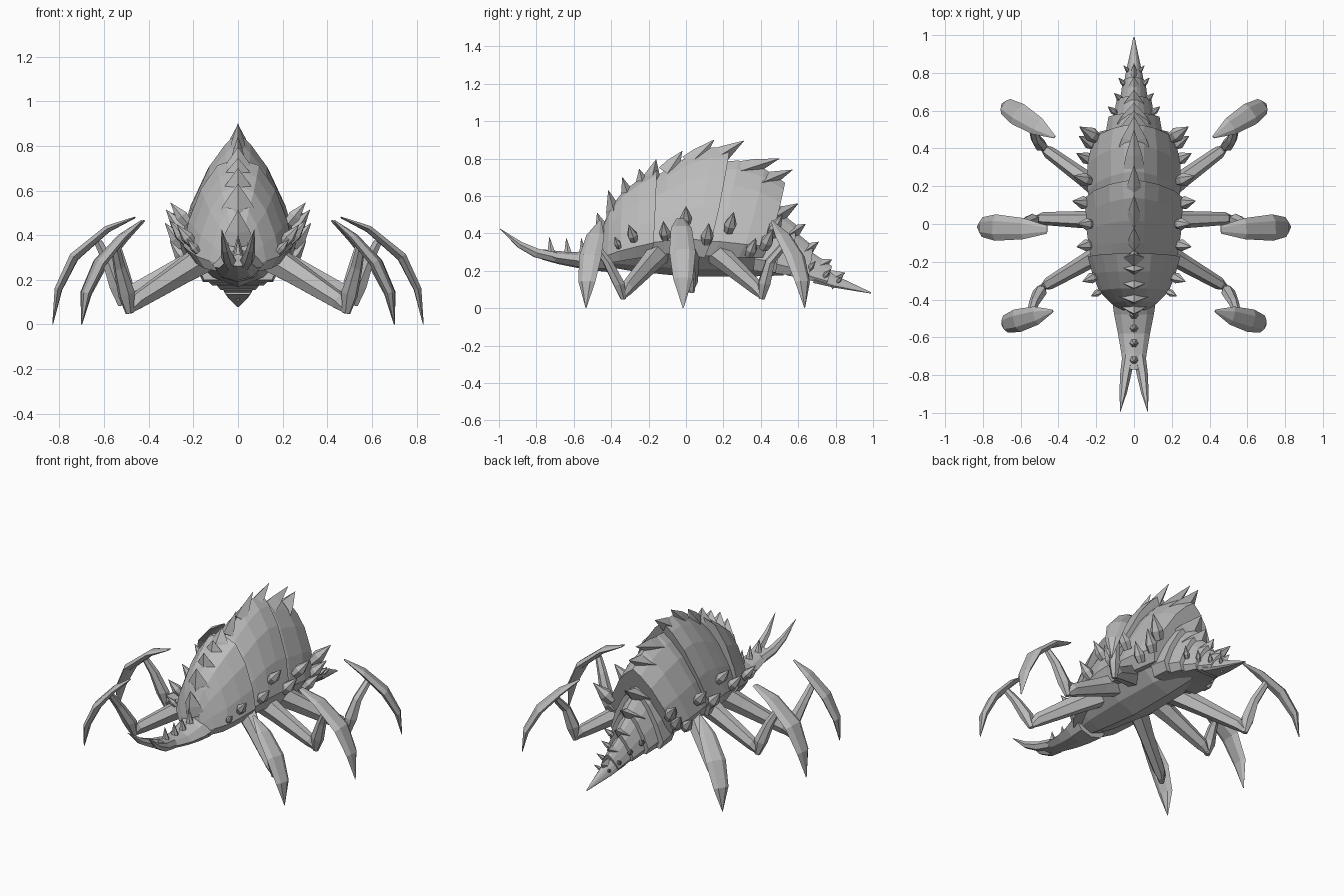
import bpy
import bmesh
from mathutils import Vector
from math import cos, sin, tau

if "Cube" in bpy.data.objects:
    bpy.data.objects.remove(bpy.data.objects["Cube"])

grey = bpy.data.materials.new("stone_grey")
grey.use_nodes = True
grey.diffuse_color = (0.5, 0.5, 0.5, 1)
grey.node_tree.nodes["Principled BSDF"].inputs["Base Color"].default_value = (0.5, 0.5, 0.5, 1)


def finish(name, bm):
    bmesh.ops.recalc_face_normals(bm, faces=bm.faces)
    mesh = bpy.data.meshes.new(name)
    bm.to_mesh(mesh)
    bm.free()
    mesh.materials.append(grey)
    obj = bpy.data.objects.new(name, mesh)
    bpy.context.collection.objects.link(obj)
    return obj


def skin(bm, rings):
    """Bridge rings of points into a capped flat-faced solid."""
    loops = [[bm.verts.new(p) for p in ring] for ring in rings]
    n = len(loops[0])
    for a, b in zip(loops, loops[1:]):
        for i in range(n):
            j = (i + 1) % n
            bm.faces.new((a[i], a[j], b[j], b[i]))
    bm.faces.new(loops[0])
    bm.faces.new(loops[-1])


def loft(name, profile, sections):
    """Sections are (y_top, z_top, y_bottom, z_bottom, half_width)."""
    rings = []
    for yt, zt, yb, zb, w in sections:
        half = [Vector((u * w, yb + (yt - yb) * v ** 0.7, zb + (zt - zb) * v))
                for u, v in profile]
        other = [Vector((-p.x, p.y, p.z)) for p in reversed(half) if p.x > 0]
        rings.append(half + other)
    bm = bmesh.new()
    skin(bm, rings)
    return finish(name, bm)


def tube(bm, points, widths, depths, sides=6, across=None):
    """Tapered tube; widths run across, depths run perpendicular to that."""
    pts = [Vector(p) for p in points]
    rings = []
    for i, p in enumerate(pts):
        t = (pts[min(i + 1, len(pts) - 1)] - pts[max(i - 1, 0)]).normalized()
        side = Vector(across) if across else t.cross(Vector((0, 0, 1)))
        side.normalize()
        up = side.cross(t).normalized()
        rings.append([p + side * cos(tau * k / sides) * widths[i]
                      + up * sin(tau * k / sides) * depths[i] for k in range(sides)])
    skin(bm, rings)


# Armoured shell plates, each tucked under the one before it
ARCH = [(0, 1), (.22, .91), (.5, .74), (.8, .45), (1, .15), (.85, 0)]
DOME = [(0, 1), (.38, .93), (.68, .7), (.9, .4), (1, .15), (.8, 0)]
KEEL = [(0, 1), (.8, 1), (1, .75), (.55, .25), (0, 0)]

loft("front_shell", DOME, [
    (-.45, .42, -.46, .24, .07), (-.41, .53, -.42, .24, .125),
    (-.34, .62, -.36, .25, .185), (-.25, .69, -.27, .265, .22),
    (-.155, .745, -.18, .28, .245)])
loft("middle_shell", ARCH, [
    (-.18, .69, -.20, .29, .225), (-.10, .745, -.12, .29, .24),
    (.02, .815, -.06, .29, .25), (.14, .86, .02, .28, .255),
    (.235, .855, .10, .27, .265)])
loft("rear_shell", ARCH, [
    (.16, .78, .04, .28, .23), (.28, .79, .14, .28, .245),
    (.42, .745, .28, .27, .245), (.53, .67, .41, .27, .222)])
loft("belly", KEEL, [
    (-.47, .30, -.47, .23, .08), (-.30, .33, -.30, .20, .15),
    (0, .34, 0, .168, .205), (.3, .33, .3, .168, .195),
    (.52, .30, .52, .175, .12)])

# Tail made of overlapping, shrinking plates
tail = [(.38, .63, .36, .20, .20), (.48, .53, .46, .19, .17), (.56, .43, .54, .175, .125),
        (.65, .315, .63, .155, .085), (.75, .21, .73, .13, .055)]
for i, (a, b) in enumerate(zip(tail, tail[1:])):
    yt, zt, yb, zb, w = b
    loft(f"tail_plate_{i + 1}", ARCH,
         [a[:4] + (a[4] * .9,), (yt + .03, zt + .015, yb + .02, zb, w * 1.08)])
loft("tail_point", DOME, [(.70, .24, .68, .135, .065), (.80, .175, .79, .11, .045),
                          (.99, .085, .99, .078, .003)])

# Forked horn
loft("horn", [(0, 1), (.65, .8), (1, .45), (.6, .1), (0, 0)], [
    (-.38, .38, -.38, .19, .12), (-.48, .325, -.48, .20, .105),
    (-.58, .30, -.58, .215, .085), (-.68, .305, -.68, .235, .068),
    (-.77, .315, -.77, .26, .055)])
bm = bmesh.new()
for s in (1, -1):
    tube(bm, [(s * .028, -.70, .272), (s * .045, -.80, .295),
              (s * .057, -.89, .34), (s * .073, -.995, .425)],
         [.034, .029, .02, .001], [.03, .028, .02, .001])
finish("horn_prongs", bm)

# Swept-back scales along the spine: base (y, z), tip (y, z), half width
fins = [(-.43, .36, -.475, .51, .075), (-.37, .46, -.415, .63, .10),
        (-.29, .54, -.34, .70, .10), (-.22, .62, -.25, .745, .09),
        (-.19, .66, -.16, .795, .08),
        (-.10, .72, -.02, .84, .035), (.02, .77, .15, .90, .04),
        (.14, .79, .31, .895, .05), (.28, .73, .50, .80, .06),
        (.38, .66, .57, .74, .09), (.45, .47, .60, .56, .11),
        (.53, .38, .64, .45, .09), (.60, .28, .71, .355, .07),
        (.68, .21, .78, .26, .05), (.76, .15, .85, .19, .03)]
bm = bmesh.new()
for y0, z0, y1, z1, w in fins:
    tube(bm, [(0, y0, z0), (0, y0 * .6 + y1 * .4, z0 * .6 + z1 * .4), (0, y1, z1)],
         [w, w * .7, .001], [.055, .04, .001], 4, (1, 0, 0))
for y, z in [(-.48, .31), (-.55, .285), (-.63, .285), (-.72, .29)]:
    tube(bm, [(0, y, z), (0, y - .01, z + .09)], [.026, .001], [.026, .001], 6, (1, 0, 0))
finish("spine_scales", bm)

# Bud-shaped thorns along both flanks: x, y, z, size
thorns = [(.185, -.36, .33, .6), (.21, -.28, .37, .9), (.235, -.11, .38, 1),
          (.232, 0, .46, 1), (.25, .11, .36, 1.1), (.245, .23, .42, 1.1),
          (.235, .34, .29, 1), (.215, .42, .33, 1.1), (.205, .46, .40, 1.2),
          (.10, .59, .25, .55), (.07, .66, .21, .5), (.05, .74, .17, .45),
          (.03, .81, .14, .35)]
bm = bmesh.new()
for s in (1, -1):
    for x, y, z, k in thorns:
        base = Vector((s * x, y, z))
        lean = Vector((s * .07, .1 * y, .085)) * k
        tube(bm, [base - lean * .1, base + lean * .3, base + lean],
             [.024 * k, .032 * k, .001], [.024 * k, .032 * k, .001], 6)
finish("flank_thorns", bm)

# Three pairs of legs: hip, knee, ankle, blade top, blade tip, blade half width
legs = {
    "front": ((.15, -.14, .30), (.485, -.335, .085), (.53, -.42, .25),
              (.43, -.46, .465), (.70, -.535, 0), .062),
    "middle": ((.15, .02, .30), (.52, .03, .12), (.585, 0, .29),
               (.46, -.03, .48), (.83, -.015, 0), .07),
    "rear": ((.15, .16, .30), (.485, .405, .085), (.52, .45, .25),
             (.42, .46, .465), (.70, .635, 0), .062)}
# Blade curves: fraction outwards, fraction of height, fraction of width
bowed = [(0, 1, .3), (.34, .89, .8), (.74, .63, 1), (.93, .33, .75), (1, 0, .03)]
straight = [(0, 1, .12), (.33, .84, .8), (.7, .59, 1), (.93, .3, .75), (1, 0, .03)]
for label, (hip, knee, ankle, top, tip, wide) in legs.items():
    for s, hand in ((1, "left"), (-1, "right")):
        h, k, a, b, e = (Vector((s * p[0], p[1], p[2])) for p in (hip, knee, ankle, top, tip))
        # Thigh thickens at the hip and narrows at the knee
        bm = bmesh.new()
        tube(bm, [h, h.lerp(k, .3), h.lerp(k, .9), k + Vector((0, 0, -.02))],
             [.058, .046, .034, .015], [.07, .058, .04, .018])
        finish(f"{label}_{hand}_thigh", bm)
        # Shin rises from the knee into the hollow of the blade
        out = e - b
        out.z = 0
        across = out.cross(Vector((0, 0, 1))).normalized()
        grip = b + out * .45 + Vector((0, 0, -.11))
        bm = bmesh.new()
        tube(bm, [k + Vector((0, 0, -.035)), k.lerp(a, .3), a, grip],
             [.016, .034, .028, .02], [.018, .04, .028, .02], 6, across)
        finish(f"{label}_{hand}_shin", bm)
        # Curved sickle blade standing on its tip
        arc = bowed if label == "middle" else straight
        bm = bmesh.new()
        tube(bm, [Vector((b.x + out.x * f, b.y + out.y * f, b.z * g)) for f, g, _ in arc],
             [wide * w for *_, w in arc], [.004, .018, .024, .019, .002], 6, across)
        finish(f"{label}_{hand}_blade", bm)
